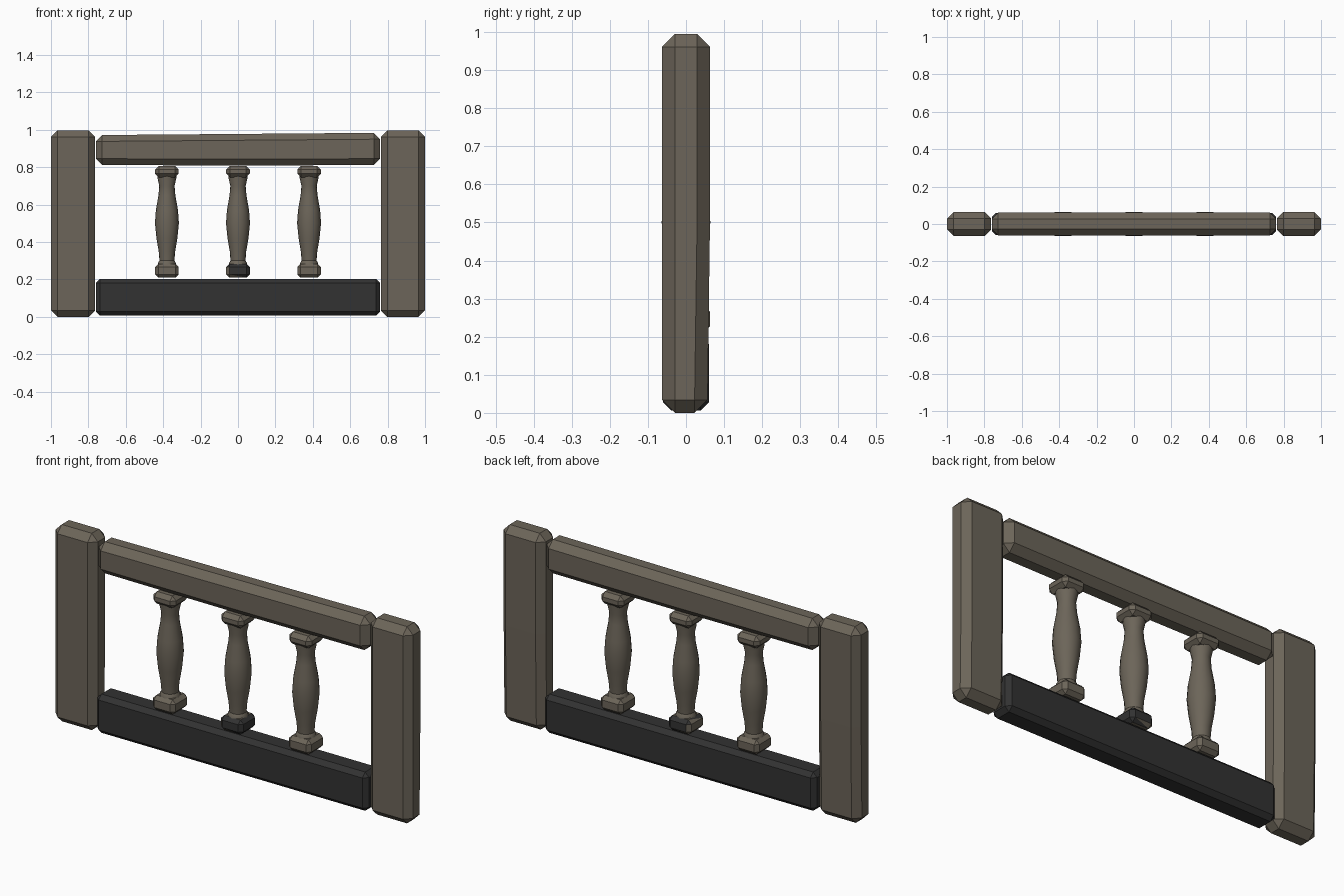
import bpy, bmesh, math
from mathutils import Vector

if "Cube" in bpy.data.objects:
    bpy.data.objects.remove(bpy.data.objects["Cube"])


def material(name, color):
    m = bpy.data.materials.new(name)
    m.use_nodes = True
    m.diffuse_color = color
    bsdf = next(n for n in m.node_tree.nodes if n.type == 'BSDF_PRINCIPLED')
    bsdf.inputs["Base Color"].default_value = color
    return m


stone = material("warm grey stone", (0.15, 0.13, 0.10, 1))
dark = material("dark stone", (0.032, 0.032, 0.032, 1))


def add_object(name, bm, mats):
    mesh = bpy.data.meshes.new(name)
    bmesh.ops.recalc_face_normals(bm, faces=bm.faces)
    bm.to_mesh(mesh)
    bm.free()
    obj = bpy.data.objects.new(name, mesh)
    bpy.context.collection.objects.link(obj)
    for m in mats:
        mesh.materials.append(m)
    return obj


def stone_block(name, center, size, chamfer, mats, cut=None, warp=None):
    """Chamfered block with an optional middle loop and a hand-hewn warp."""
    bm = bmesh.new()
    bmesh.ops.create_cube(bm, size=1)
    bmesh.ops.scale(bm, vec=size, verts=bm.verts)
    bmesh.ops.bevel(bm, geom=list(bm.edges), offset=chamfer, segments=1,
                    profile=0.5, affect='EDGES')
    if cut:
        bmesh.ops.bisect_plane(bm, geom=bm.verts[:] + bm.edges[:] + bm.faces[:],
                               plane_co=(0, 0, 0), plane_no=cut)
    for v in bm.verts:
        if warp:
            v.co += Vector(warp(v.co))
        v.co += Vector(center)
    return add_object(name, bm, mats)


# End posts, slightly slimmer toward the foot at the back
for side, x in (("right", -0.882), ("left", 0.882)):
    stone_block(side + "_post", (x, 0, 0.4975), (0.236, 0.126, 0.995), 0.034,
                [stone], (0, 0, 1),
                lambda c: (0, min(0, c.z) * 0.014 if c.y > 0 else 0, 0))

# Handrail, rising a little to the left and sagging in the middle
stone_block("top_rail", (0, 0, 0.895), (1.52, 0.122, 0.165), 0.034,
            [stone], (1, 0, 0),
            lambda c: (0, 0, 0.008 * c.x if c.z > 0
                       else -0.004 * (1 - abs(c.x))))

# Plinth rail
stone_block("bottom_rail", (0, 0, 0.104), (1.52, 0.12, 0.196), 0.022,
            [dark], (1, 0, 0))

# Balusters: lathed shaft between two chamfered blocks
shaft_profile = [(0.05, 0.27), (0.047, 0.29), (0.040, 0.30), (0.044, 0.35),
                 (0.056, 0.42), (0.064, 0.50), (0.059, 0.57), (0.045, 0.65),
                 (0.041, 0.70), (0.050, 0.74), (0.050, 0.76)]


def shaft(name, x):
    bm = bmesh.new()
    verts = [bm.verts.new((r, 0, z)) for r, z in shaft_profile]
    edges = [bm.edges.new(pair) for pair in zip(verts, verts[1:])]
    bmesh.ops.spin(bm, geom=verts + edges, cent=(0, 0, 0), axis=(0, 0, 1),
                   angle=math.tau, steps=16)
    bmesh.ops.remove_doubles(bm, verts=bm.verts, dist=0.0005)
    bmesh.ops.translate(bm, vec=(x, 0, 0), verts=bm.verts)
    obj = add_object(name, bm, [stone])
    bpy.ops.object.select_all(action='DESELECT')
    obj.select_set(True)
    bpy.context.view_layer.objects.active = obj
    bpy.ops.object.shade_smooth_by_angle(angle=math.radians(35))


for label, x in (("right", -0.38), ("middle", 0), ("left", 0.38)):
    shaft(label + "_baluster_shaft", x)
    base = stone_block(label + "_baluster_base", (x, 0, 0.246),
                       (0.126, 0.126, 0.074), 0.018, [stone, dark])
    stone_block(label + "_baluster_cap", (x, 0, 0.776),
                (0.126, 0.126, 0.062), 0.02, [stone])
    # Dark chipped patches wrap the sides of the middle base
    if label == "middle":
        bm = bmesh.new()
        bm.from_mesh(base.data)
        bmesh.ops.triangulate(bm, faces=bm.faces)
        for f in bm.faces:
            c = f.calc_center_median()
            if abs(f.normal.z) < 0.8 and c.x + (c.z - 0.246) > -0.03:
                f.material_index = 1
        bm.to_mesh(base.data)
        bm.free()
